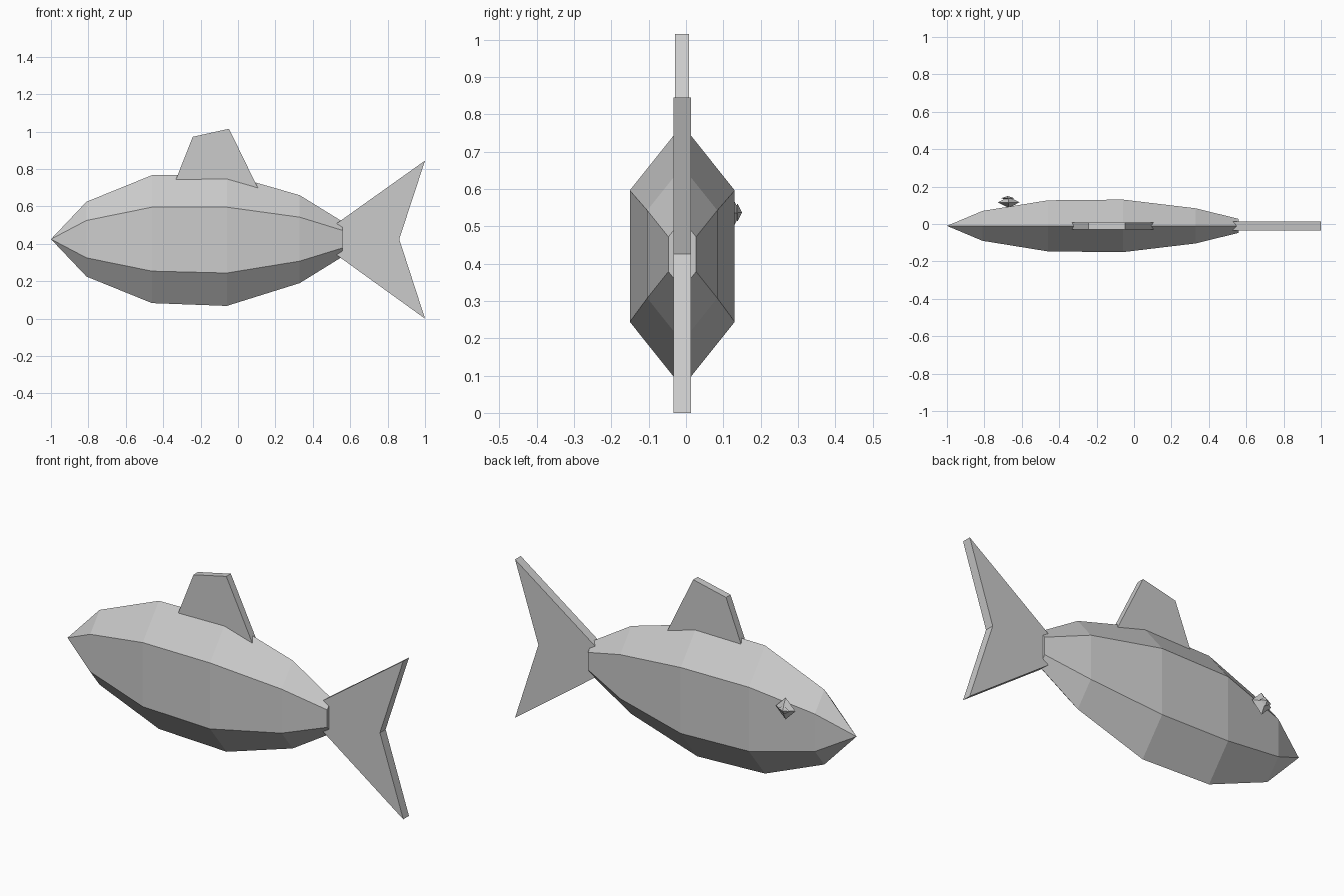
import bpy, bmesh
from math import sin, cos, pi

cube = bpy.data.objects.get("Cube")
if cube:
    bpy.data.objects.remove(cube, do_unlink=True)

MID_Y, MID_Z = -0.01, 0.425

grey = bpy.data.materials.new("plain grey")
grey.use_nodes = True
COLOUR = (0.6, 0.6, 0.6, 1)
grey.diffuse_color = COLOUR
grey.node_tree.nodes["Principled BSDF"].inputs["Base Color"].default_value = COLOUR


def finish(name, bm):
    bmesh.ops.recalc_face_normals(bm, faces=bm.faces)
    mesh = bpy.data.meshes.new(name)
    bm.to_mesh(mesh)
    bm.free()
    mesh.materials.append(grey)
    obj = bpy.data.objects.new(name, mesh)
    bpy.context.collection.objects.link(obj)
    return obj


def plate(name, outline, y0, y1):
    """Flat fin: an x-z outline extruded along y."""
    bm = bmesh.new()
    face = bm.faces.new([bm.verts.new((x, y0, z)) for x, z in outline])
    ext = bmesh.ops.extrude_face_region(bm, geom=[face])
    verts = [v for v in ext["geom"] if isinstance(v, bmesh.types.BMVert)]
    bmesh.ops.translate(bm, verts=verts, vec=(0, y1 - y0, 0))
    return finish(name, bm)


def diamond(name, centre, size):
    """Eight-sided gem stretched along each axis."""
    bm = bmesh.new()
    for sign in (1, -1):
        ring = [bm.verts.new((cos(a * pi / 2), 0, sin(a * pi / 2))) for a in range(4)]
        tip = bm.verts.new((0, sign, 0))
        for i in range(4):
            bm.faces.new((ring[i], ring[(i + 1) % 4], tip))
    bmesh.ops.remove_doubles(bm, verts=bm.verts, dist=0.001)
    obj = finish(name, bm)
    obj.location, obj.scale = centre, size
    return obj


# Body: narrow hexagonal rings along x, closed to a point at the nose
bm = bmesh.new()
nose = bm.verts.new((-1, MID_Y, MID_Z))
rings = []
for x, r in ((-0.81, 0.2), (-0.46, 0.342), (-0.06, 0.352), (0.33, 0.235), (0.56, 0.093)):
    rings.append([bm.verts.new((x, MID_Y + 0.461 * r * sin(i * pi / 3),
                                MID_Z - 0.005 * (r > 0.35) + r * cos(i * pi / 3)))
                  for i in range(6)])
for i in range(6):
    j = (i + 1) % 6
    bm.faces.new((nose, rings[0][i], rings[0][j]))
    for a, b in zip(rings, rings[1:]):
        bm.faces.new((a[i], b[i], b[j], a[j]))
bm.faces.new(rings[-1])
finish("body", bm)

# Fins, with roots buried in the body
plate("tail_fin", [(0.41, MID_Z), (1, 0.845), (0.862, MID_Z), (1, 0.0)], -0.034, 0.014)
plate("dorsal_fin", [(-0.365, 0.66), (-0.242, 0.972), (-0.048, 1.015), (0.125, 0.66)],
      -0.03, 0.008)

# Eye on one side, with a small pupil
diamond("eye", (-0.67, 0.116, 0.535), (0.058, 0.03, 0.058))
diamond("pupil", (-0.675, 0.138, 0.537), (0.034, 0.012, 0.024))
